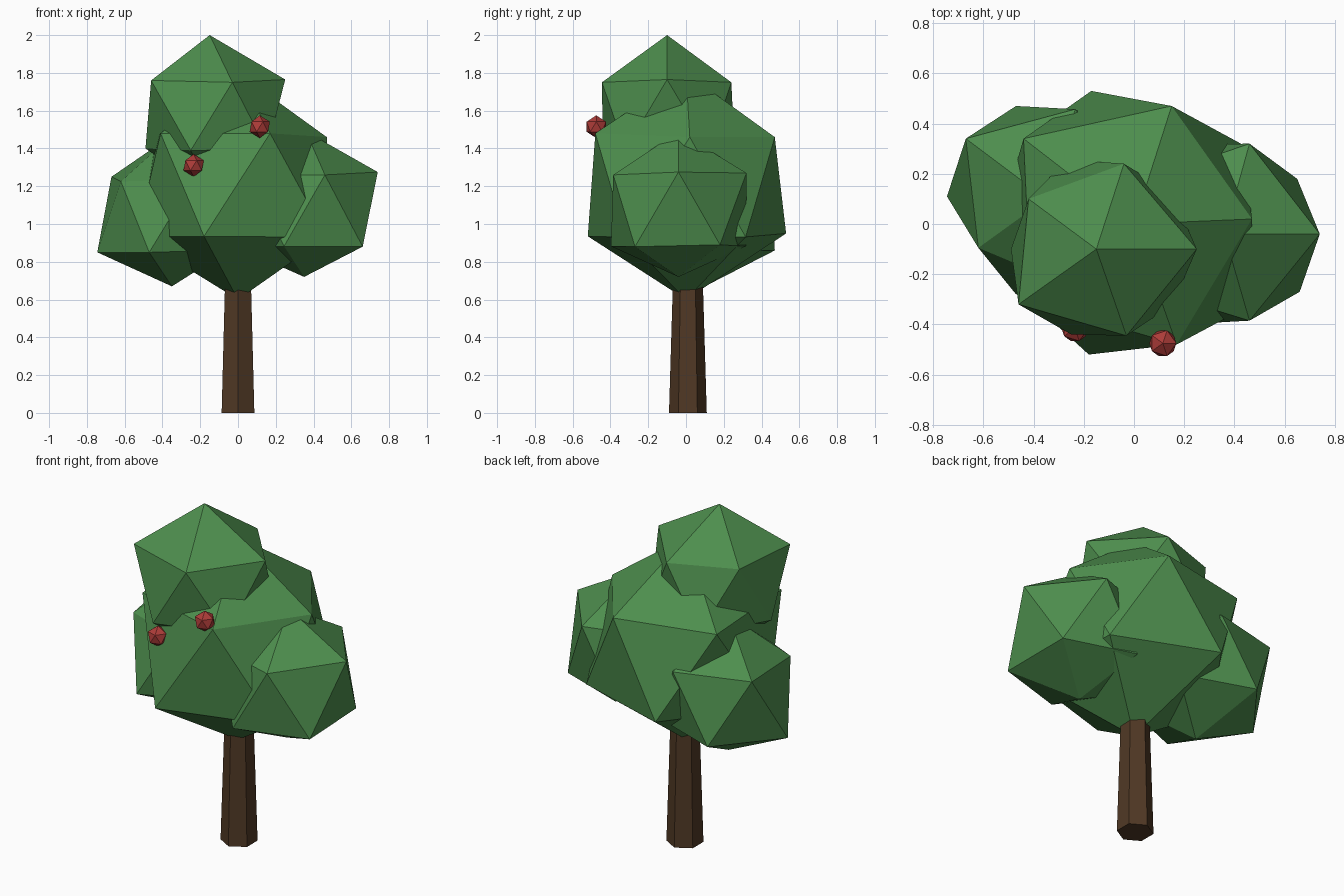
import bpy, bmesh
from mathutils import Vector, Matrix

if "Cube" in bpy.data.objects:
    bpy.data.objects.remove(bpy.data.objects["Cube"])


def material(name, rgb):
    m = bpy.data.materials.new(name)
    m.diffuse_color = (*rgb, 1)
    m.use_nodes = True
    m.node_tree.nodes["Principled BSDF"].inputs["Base Color"].default_value = m.diffuse_color
    return m


LEAF = material("leaf green", (0.075, 0.27, 0.075))
BARK = material("bark brown", (0.08, 0.04, 0.018))
FRUIT = material("fruit red", (0.42, 0.045, 0.04))


def finish(name, bm, mat):
    mesh = bpy.data.meshes.new(name)
    bm.to_mesh(mesh)
    bm.free()
    mesh.materials.append(mat)
    obj = bpy.data.objects.new(name, mesh)
    bpy.context.collection.objects.link(obj)
    return obj


def blob(name, center, radius, mat, corners=()):
    """Twenty-sided ball; each given corner pulls the nearest vertex to it."""
    bm = bmesh.new()
    bmesh.ops.create_icosphere(bm, subdivisions=1, radius=radius,
                               matrix=Matrix.Translation(center))
    for c in map(Vector, corners):
        min(bm.verts, key=lambda v: (v.co - c).length).co = c
    return finish(name, bm, mat)


# Tapered six-sided trunk with corners facing front and back
bm = bmesh.new()
bmesh.ops.create_cone(bm, cap_ends=True, segments=6, radius1=0.1, radius2=0.073,
                      depth=0.9, matrix=Matrix.Translation((0, 0.01, 0.45)))
finish("trunk", bm, BARK)

# Foliage clumps, slightly irregular
blob("main_foliage", (0, 0, 1.2), 0.6, LEAF, [
    (0.47, 0.02, 1.46), (0.17, -0.48, 1.48), (-0.41, -0.31, 1.48),
    (-0.44, 0.34, 1.47), (0.15, 0.47, 1.46), (-0.18, -0.52, 0.935),
    (-0.17, 0.53, 0.95), (0.47, -0.32, 0.93)])
blob("top_foliage", (-0.15, -0.1, 1.58), 0.42, LEAF, [
    (0.25, -0.1, 1.765), (-0.03, -0.445, 1.75), (-0.46, -0.32, 1.76),
    (-0.42, 0.1, 1.76), (-0.04, 0.24, 1.75), (-0.49, -0.1, 1.40),
    (-0.25, -0.44, 1.39)])
blob("left_foliage", (-0.35, 0.1, 1.05), 0.42, LEAF, [
    (-0.67, 0.34, 1.25), (-0.62, -0.095, 1.225), (-0.745, 0.11, 0.85),
    (-0.47, -0.28, 0.85), (-0.47, 0.47, 0.86), (-0.35, 0.1, 0.67)])
blob("right_foliage", (0.36, -0.04, 1.07), 0.42, LEAF, [
    (0.74, -0.04, 1.275), (0.46, -0.385, 1.26), (0.46, 0.32, 1.27),
    (0.66, -0.27, 0.88), (0.65, 0.18, 0.89), (0.35, -0.04, 0.72)])

# Fruit
blob("fruit_left", (-0.235, -0.415, 1.31), 0.06, FRUIT)
blob("fruit_right", (0.115, -0.475, 1.515), 0.06, FRUIT)
